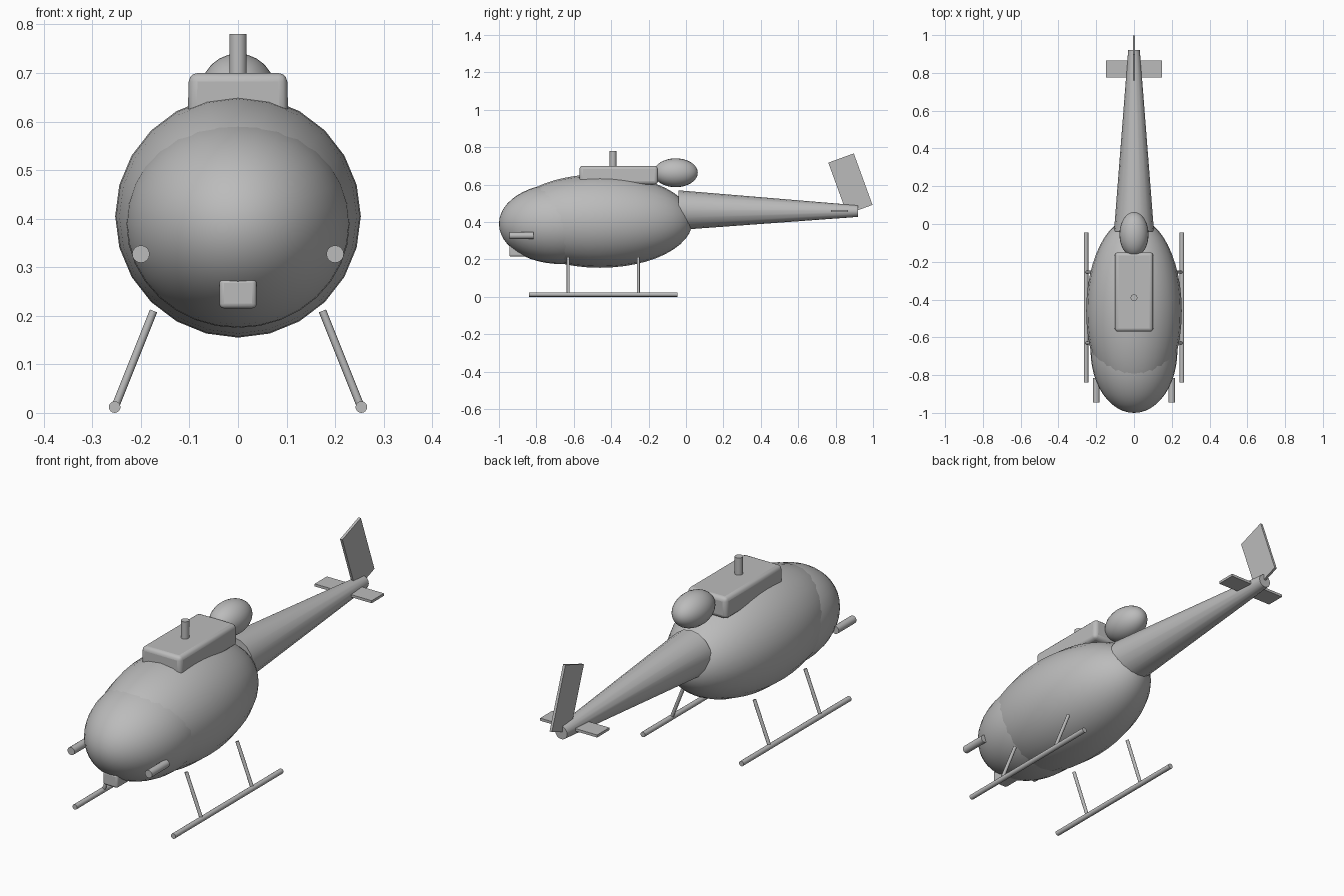
import bpy
import math
from mathutils import Vector

cube = bpy.data.objects.get("Cube")
if cube:
    bpy.data.objects.remove(cube, do_unlink=True)

grey = bpy.data.materials.new("plain_grey")
grey.use_nodes = True
colour = (0.5, 0.5, 0.5, 1)
grey.diffuse_color = colour
grey.node_tree.nodes["Principled BSDF"].inputs["Base Color"].default_value = colour


def finish(name, smooth=True):
    obj = bpy.context.object
    obj.name = name
    obj.data.materials.append(grey)
    bpy.ops.object.transform_apply(location=False, rotation=True, scale=True)
    if smooth:
        bpy.ops.object.shade_smooth_by_angle(angle=math.radians(35))
    return obj


def ellipsoid(name, centre, radii, segments=24, rings=24):
    # poles lie along the y axis
    rx, ry, rz = radii
    bpy.ops.mesh.primitive_uv_sphere_add(segments=segments, ring_count=rings, radius=1,
                                         location=centre, rotation=(math.pi / 2, 0, 0))
    bpy.context.object.scale = (rx, rz, ry)
    return finish(name)


def rod(name, start, end, r1, r2=None, sides=16):
    a, b = Vector(start), Vector(end)
    bpy.ops.mesh.primitive_cone_add(vertices=sides, radius1=r1, radius2=r2 or r1,
                                    depth=(b - a).length, location=(a + b) / 2)
    bpy.context.object.rotation_euler = (b - a).to_track_quat('Z', 'Y').to_euler()
    return finish(name)


def box(name, centre, size, tilt=0, bevel=0):
    bpy.ops.mesh.primitive_cube_add(size=1, location=centre, rotation=(tilt, 0, 0))
    bpy.context.object.scale = size
    obj = finish(name, smooth=False)
    if bevel:
        mod = obj.modifiers.new("rounded_edges", 'BEVEL')
        mod.width = bevel
        mod.segments = 3
        bpy.ops.object.shade_smooth_by_angle(angle=math.radians(35))
    return obj


# Fuselage and nose
ellipsoid("fuselage", (0, -0.46, 0.405), (0.253, 0.495, 0.25))
ellipsoid("nose", (0, -0.67, 0.39), (0.23, 0.33, 0.215), 32, 24)

# Roof housing, rotor mast and engine pod
housing = box("roof_housing", (0, -0.36, 0.65), (0.208, 0.42, 0.1), bevel=0.018)
for v in housing.data.vertices:
    if v.co.z > 0:
        v.co.x *= 0.97
rod("rotor_mast", (0, -0.39, 0.65), (0, -0.39, 0.78), 0.018)
ellipsoid("engine_pod", (0, -0.055, 0.663), (0.077, 0.118, 0.077))

# Tail boom, fin and tailplane
rod("tail_boom", (0, -0.04, 0.463), (0, 0.92, 0.458), 0.106, 0.031)
box("tail_fin", (0, 0.879, 0.604), (0.012, 0.145, 0.293), tilt=math.radians(20))
box("tailplane", (0, 0.82, 0.459), (0.294, 0.09, 0.012))

# Chin sensor
box("chin_sensor", (0, -0.89, 0.246), (0.077, 0.11, 0.062), bevel=0.01)

# Mirrored side parts
for side, s in (("left", 1), ("right", -1)):
    rod(side + "_nose_tube", (s * 0.2, -0.945, 0.327), (s * 0.2, -0.815, 0.327), 0.018)
    rod(side + "_skid", (s * 0.254, -0.84, 0.012), (s * 0.254, -0.045, 0.012), 0.012)
    for place, y in (("front", -0.63), ("rear", -0.255)):
        rod(f"{side}_{place}_strut", (s * 0.252, y, 0.015), (s * 0.174, y, 0.21), 0.008, sides=12)
